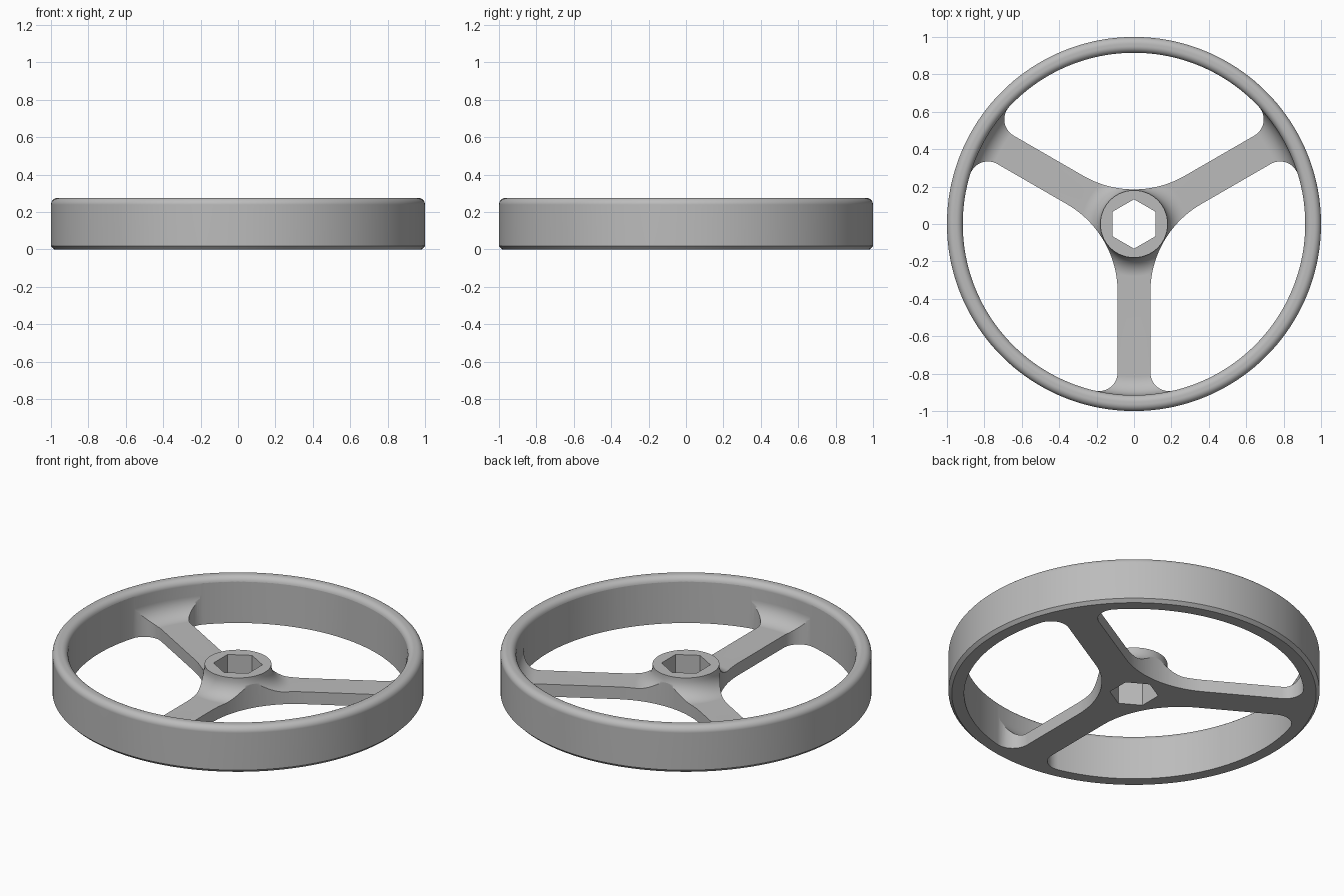
import bpy, bmesh, math
from mathutils import Matrix, Vector

if "Cube" in bpy.data.objects:
    bpy.data.objects.remove(bpy.data.objects["Cube"], do_unlink=True)

HEIGHT, RIM_IN, SPOKE_TOP, SPOKE_HALF = 0.275, 0.915, 0.073, 0.0875
HUB_R, HUB_TOP, FILLET, RIM_ROUND, CHAMFER = 0.18, 0.184, 0.1, 0.036, 0.018
SEGMENTS = 180


def arc(cx, cy, r, start, end, steps):
    """Points along an arc, angles in degrees."""
    angles = [math.radians(start + (end - start) * i / steps) for i in range(steps + 1)]
    return [(cx + r * math.cos(a), cy + r * math.sin(a)) for a in angles]


def new_object(name, bm):
    bmesh.ops.recalc_face_normals(bm, faces=bm.faces)
    mesh = bpy.data.meshes.new(name)
    bm.to_mesh(mesh)
    bm.free()
    obj = bpy.data.objects.new(name, mesh)
    bpy.context.collection.objects.link(obj)
    return obj


def prism(name, outline, turn=0):
    """Tall vertical cutter from a plan outline."""
    bm = bmesh.new()
    face = bm.faces.new([bm.verts.new((x, y, -0.1)) for x, y in outline])
    top = bmesh.ops.extrude_face_region(bm, geom=[face])["geom"]
    bmesh.ops.translate(bm, vec=(0, 0, 0.6), verts=[v for v in top if isinstance(v, bmesh.types.BMVert)])
    bmesh.ops.rotate(bm, matrix=Matrix.Rotation(math.radians(turn), 3, "Z"), verts=bm.verts)
    obj = new_object(name, bm)
    obj.hide_render = True
    return obj


# Cross-section: flat underside, hub, web and rim joined by fillets
fillet_z = SPOKE_TOP + FILLET
round_z = HEIGHT - RIM_ROUND
profile = [(0.05, 0), (0.05, HUB_TOP), (HUB_R, HUB_TOP)]
profile += arc(HUB_R + FILLET, fillet_z, FILLET, 180, 270, 10)
profile += arc(RIM_IN - FILLET, fillet_z, FILLET, 270, 360, 10)
profile += arc(RIM_IN + RIM_ROUND, round_z, RIM_ROUND, 180, 90, 8)
profile += arc(1 - RIM_ROUND, round_z, RIM_ROUND, 90, 0, 8)
profile += [(1, CHAMFER), (1 - CHAMFER, 0)]

bm = bmesh.new()
verts = [bm.verts.new((r, 0, z)) for r, z in profile]
edges = [bm.edges.new((a, b)) for a, b in zip(verts, verts[1:] + verts[:1])]
bmesh.ops.spin(bm, geom=verts + edges, cent=(0, 0, 0), axis=(0, 0, 1),
               angle=math.tau, steps=SEGMENTS, use_merge=True)
bmesh.ops.remove_doubles(bm, verts=bm.verts, dist=1e-5)
wheel = new_object("handwheel", bm)

# Window between two spokes, symmetric about its own x axis
cut_r = RIM_IN + 0.0005
cos30 = math.cos(math.radians(30))
inner_c = (0.185 - SPOKE_HALF) / (1 - cos30)
inner_r = inner_c * cos30 - SPOKE_HALF
along, across = Vector((0.5, cos30)), Vector((cos30, -0.5))
offset = SPOKE_HALF + FILLET
corner = across * offset + along * math.sqrt((cut_r - FILLET) ** 2 - offset ** 2)
corner_angle = math.degrees(math.atan2(corner.y, corner.x))
half = arc(inner_c, 0, inner_r, 180, 150, 14)
half += arc(corner.x, corner.y, FILLET, 150, corner_angle, 14)
half += arc(0, 0, cut_r, corner_angle, 0, 24)[1:]
window = half + [(x, -y) for x, y in reversed(half[1:-1])]

cutters = [prism("window_cutter", window, turn) for turn in (90, 210, 330)]
cutters.append(prism("hex_bore_cutter", arc(0, 0, 0.132, 30, 330, 5)))

# Cut the windows and the hexagonal bore
bpy.context.view_layer.objects.active = wheel
wheel.select_set(True)
for cutter in cutters:
    mod = wheel.modifiers.new("cut", "BOOLEAN")
    mod.operation, mod.solver, mod.object = "DIFFERENCE", "EXACT", cutter
    bpy.ops.object.modifier_apply(modifier=mod.name)
    bpy.data.objects.remove(cutter, do_unlink=True)

# Plain grey metal
grey = bpy.data.materials.new("plain_grey")
grey.use_nodes = True
colour = (0.5, 0.5, 0.5, 1)
grey.diffuse_color = colour
grey.node_tree.nodes["Principled BSDF"].inputs["Base Color"].default_value = colour
wheel.data.materials.clear()
wheel.data.materials.append(grey)

# Smooth fillets, crisp edges, flat faces kept flat
bpy.ops.object.shade_smooth_by_angle(angle=math.radians(30))
weighted = wheel.modifiers.new("flat_faces", "WEIGHTED_NORMAL")
weighted.keep_sharp = True
